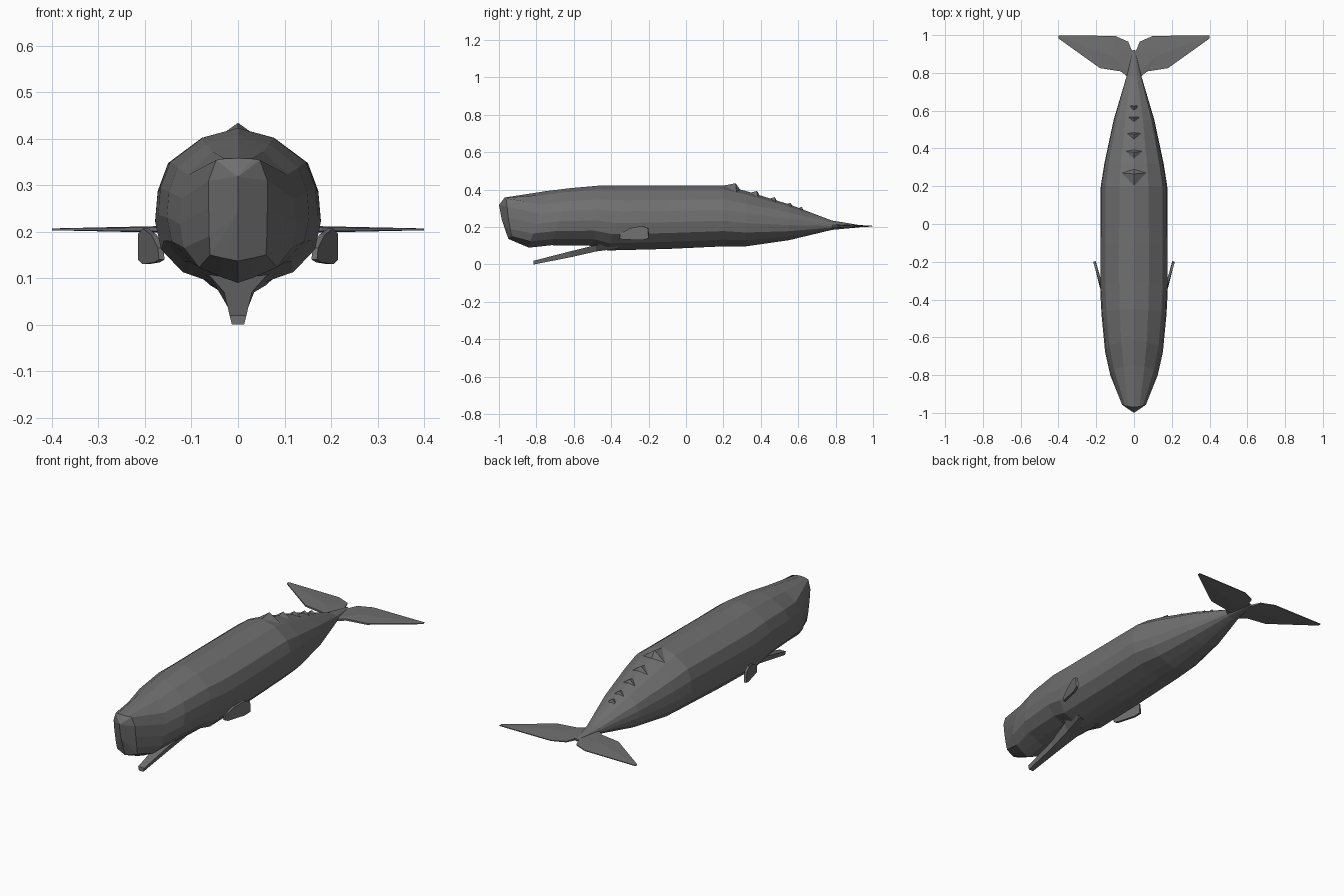
import bpy
import bmesh

cube = bpy.data.objects.get("Cube")
if cube:
    bpy.data.objects.remove(cube, do_unlink=True)

skin = bpy.data.materials.new("slate grey skin")
skin.use_nodes = True
GREY = (0.16, 0.16, 0.16, 1.0)
skin.diffuse_color = GREY
skin.node_tree.nodes["Principled BSDF"].inputs["Base Color"].default_value = GREY


def build(name, verts, faces, mirror=True):
    """Make a flat-shaded part, optionally mirrored across x = 0."""
    bm = bmesh.new()
    vs = [bm.verts.new(v) for v in verts]
    for f in faces:
        bm.faces.new([vs[i] for i in f])
    if mirror:
        geom = bm.verts[:] + bm.edges[:] + bm.faces[:]
        bmesh.ops.mirror(bm, geom=geom, axis='X', merge_dist=0.0005)
        bmesh.ops.remove_doubles(bm, verts=bm.verts[:], dist=0.0002)
    bmesh.ops.recalc_face_normals(bm, faces=bm.faces[:])
    me = bpy.data.meshes.new(name)
    bm.to_mesh(me)
    bm.free()
    me.materials.append(skin)
    ob = bpy.data.objects.new(name, me)
    bpy.context.collection.objects.link(ob)
    return ob


def loft_faces(rings, n, closed=False):
    """Quads joining successive rings of n points."""
    span = n if closed else n - 1
    return [(r * n + i, r * n + (i + 1) % n, (r + 1) * n + (i + 1) % n, (r + 1) * n + i)
            for r in range(rings - 1) for i in range(span)]


# Body: half cross-section (width fraction, height fraction), top to bottom
SECTION = [(0, 1), (.44, .935), (.85, .77), (.97, .6), (1, .42),
           (.93, .25), (.67, .11), (.28, .04), (0, 0)]
# Stations: y at top, y at bottom, half width, top z, bottom z
STATIONS = [(-.75, -.84, .125, .392, .09), (-.62, -.72, .153, .408, .103),
            (-.45, -.50, .172, .423, .10), (-.30, -.42, .178, .423, .075),
            (-.10, -.10, .178, .423, .083), (.20, .20, .176, .423, .097),
            (.32, .32, .157, .393, .097), (.55, .55, .108, .322, .13),
            (.78, .78, .040, .235, .185), (.92, .92, .006, .212, .198)]
# Rim of the blunt snout
verts = [(0, -.97, .358), (.03, -.966, .357), (.047, -.962, .354), (.063, -.957, .31),
         (.063, -.95, .25), (.062, -.94, .19), (.06, -.932, .15), (.03, -.942, .143),
         (0, -.95, .137)]
n = len(SECTION)
for yt, yb, w, zt, zb in STATIONS:
    verts += [(w * x, yb + (yt - yb) * t, zb + (zt - zb) * t) for x, t in SECTION]
faces = loft_faces(len(STATIONS) + 1, n)
# Snout face, ridged down the middle
a = len(verts)
verts += [(0, -1.0, .318), (0, -.985, .24)]
faces += [(0, 1, a), (1, 2, a), (2, 3, a), (3, 4, a + 1, a),
          (4, 5, a + 1), (5, 6, a + 1), (6, 7, a + 1), (7, 8, a + 1)]
build("body", verts, faces)

# Lower jaw: y, top half width, bottom half width, top z, bottom z
JAW = [(-.815, .018, .013, .02, 0.0), (-.62, .030, .022, .070, .038),
       (-.48, .060, .035, .104, .070), (-.36, .110, .060, .130, .085)]
verts = []
for y, wt, wb, zt, zb in JAW:
    verts += [(-wt, y, zt), (wt, y, zt), (wb, y, zb), (-wb, y, zb)]
faces = loft_faces(len(JAW), 4, True) + [(0, 1, 2, 3), (12, 13, 14, 15)]
build("lower_jaw", verts, faces, mirror=False)

# Tail flukes: half outline (x, y, half thickness) around a thicker middle
FLUKE = [(0, .78, .008), (.035, .78, .006), (.07, .808, .005), (.18, .825, .004),
         (.40, .982, .002), (.40, .998, .002), (.10, .996, .002), (.03, .965, .003),
         (.012, .92, .005), (0, .915, .005)]
m = len(FLUKE)
verts = [(x, y, .205 + h) for x, y, h in FLUKE] + [(x, y, .205 - h) for x, y, h in FLUKE]
verts += [(.12, .89, .213), (.12, .89, .197)]
faces = []
for i in range(m):
    j = (i + 1) % m
    faces += [(i, j, 2 * m), (i + m, j + m, 2 * m + 1)]
    if i < m - 1:
        faces.append((i, j, j + m, i + m))
build("tail_flukes", verts, faces)

# Pectoral fins: blades flaring outward toward the back (x, y, z)
FIN = [(.170, -.355, .14), (.172, -.352, .165), (.186, -.30, .193), (.205, -.24, .207),
       (.215, -.205, .195), (.215, -.20, .14), (.205, -.235, .13), (.180, -.34, .134)]
k = len(FIN)
verts = FIN + [(x - .012, y + .004, z) for x, y, z in FIN]
faces = [tuple(range(k)), tuple(range(k, 2 * k))]
faces += [(i, (i + 1) % k, (i + 1) % k + k, i + k) for i in range(k)]
build("pectoral_fins", verts, faces)

# Row of shrinking knuckles along the back: peak y, peak z, half width, length
KNUCKLES = [(.265, .434, .065, .065), (.38, .393, .05, .05), (.475, .360, .04, .045),
            (.56, .330, .03, .04), (.62, .309, .02, .03)]
for i, (y, z, w, ln) in enumerate(KNUCKLES):
    drop = w * .72
    verts = [(0, y, z), (0, y - ln, z - .012), (w, y + .005, z - drop),
             (0, y + ln * .4, z - .035), (-w, y + .005, z - drop)]
    build(f"back_knuckle_{i + 1}", verts,
          [(0, 1, 2), (0, 2, 3), (0, 3, 4), (0, 4, 1), (1, 2, 3, 4)], mirror=False)
